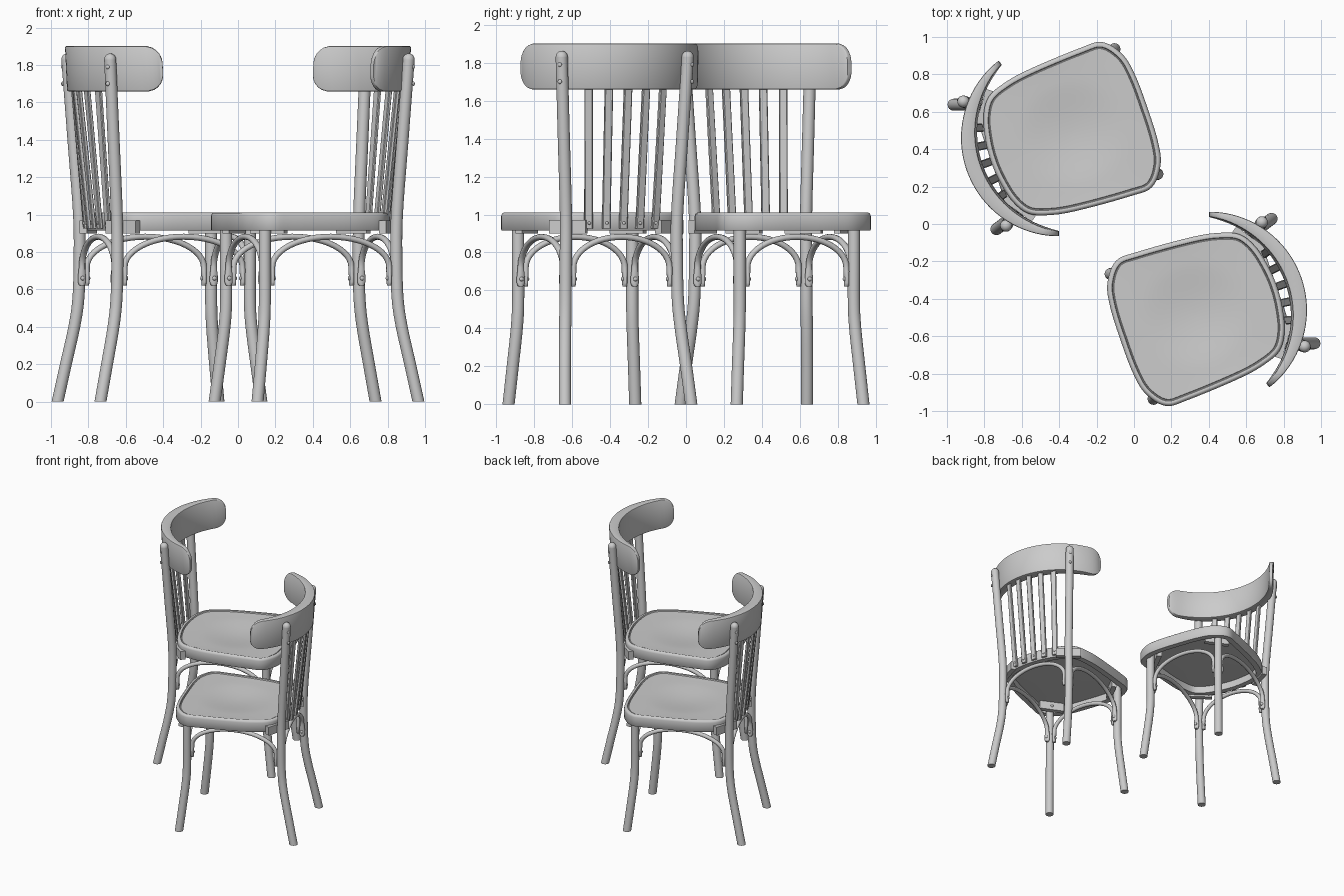
import bpy, bmesh, math
from mathutils import Vector as V, Matrix as M

if "Cube" in bpy.data.objects:
    bpy.data.objects.remove(bpy.data.objects["Cube"])

# Two identical chairs; local frame: +x chair front, +y chair side
CHAIR = M.Translation((-0.33, 0.484, 0)) @ M.Rotation(math.radians(19), 4, 'Z')
PLACES = [CHAIR, M.Rotation(math.pi, 4, 'Z') @ CHAIR]


def place(name, bm, angle=35):
    """Turn a bmesh into one shared mesh used by both chairs."""
    bmesh.ops.recalc_face_normals(bm, faces=bm.faces)
    me = bpy.data.meshes.new(name)
    bm.to_mesh(me)
    bm.free()
    me.shade_smooth()
    me.set_sharp_from_angle(angle=math.radians(angle))
    for i, mat in enumerate(PLACES):
        ob = bpy.data.objects.new(f"{name}_chair{i + 1}", me)
        ob.matrix_world = mat
        bpy.context.collection.objects.link(ob)


def loft(rings):
    """Skin a list of equal-length point rings and cap both ends."""
    bm = bmesh.new()
    vs = [[bm.verts.new(p) for p in r] for r in rings]
    n = len(rings[0])
    for r0, r1 in zip(vs, vs[1:]):
        for i in range(n):
            j = (i + 1) % n
            bm.faces.new((r0[i], r0[j], r1[j], r1[i]))
    bm.faces.new(vs[0][::-1])
    bm.faces.new(vs[-1])
    return bm


def spline(pts, steps, closed=False):
    """Catmull-Rom curve through the points."""
    p = [V(q) for q in pts]
    n = len(p)
    get = (lambda i: p[i % n]) if closed else (lambda i: p[max(0, min(n - 1, i))])
    out = []
    for i in range(n if closed else n - 1):
        a, b, c, d = get(i - 1), get(i), get(i + 1), get(i + 2)
        for k in range(steps):
            t = k / steps
            out.append(0.5 * (2 * b + (c - a) * t + (2 * a - 5 * b + 4 * c - d) * t * t
                              + (3 * b - a - 3 * c + d) * t ** 3))
    if not closed:
        out.append(p[-1])
    return out


def circle(c, r, n=20):
    return [c + V((r * math.cos(2 * math.pi * k / n), r * math.sin(2 * math.pi * k / n), 0))
            for k in range(n)]


def screw(name, pos, direction, r=0.012):
    bm = bmesh.new()
    rot = V(direction).to_track_quat('Z', 'Y').to_matrix().to_4x4()
    bmesh.ops.create_uvsphere(bm, u_segments=12, v_segments=8, radius=r,
                              matrix=M.Translation(pos) @ rot @ M.Diagonal((1, 1, 0.6, 1)))
    place(name, bm, 60)


# Seat: rounded outline, lofted through (inset, z) rings, dished into a circle
half = [(0.425, 0), (0.42, 0.18), (0.393, 0.31), (0.31, 0.41), (0.18, 0.418), (-0.1, 0.40),
        (-0.25, 0.375), (-0.36, 0.33), (-0.42, 0.24), (-0.45, 0.12), (-0.46, 0)]
outline = spline(half + [(x, -y) for x, y in half[-2:0:-1]], 6, True)
N = len(outline)
normals = []
for i in range(N):
    t = (outline[(i + 1) % N] - outline[i - 1]).normalized()
    normals.append(V((-t.y, t.x)))


def inset(d, z):
    return [(p + n * d).to_3d() + V((0, 0, z)) for p, n in zip(outline, normals)]


def dish(r, z):
    return [p.normalized().to_3d() * r + V((0, 0, z)) for p in outline]


def mix(a, b, t):
    return [p.lerp(q, t) for p, q in zip(a, b)]


panel, bowl = inset(0.036, 1.004), dish(0.32, 1.001)
rings = [dish(0.02, 0.968), inset(0.05, 0.975), inset(0.05, 0.915), inset(0.004, 0.915),
         inset(0, 0.92), inset(0, 0.992), inset(0.003, 1.002), inset(0.010, 1.009),
         inset(0.018, 1.011), inset(0.026, 1.009), inset(0.030, 0.999), inset(0.033, 0.999),
         panel, mix(panel, bowl, 0.5), bowl]
for k in range(1, 9):
    t = 1 - k / 8.3
    rings.append(dish(0.32 * t, 0.979 + 0.022 * t * t * (2 - t * t) if t > 0.1 else 0.979))
place("seat", loft(rings), 40)

# Legs
FRONT = [(0.36, 0.353, 0), (0.336, 0.338, 0.2), (0.314, 0.323, 0.4), (0.307, 0.318, 0.53),
         (0.307, 0.318, 0.75), (0.307, 0.318, 0.972)]
BACK = [(-0.55, 0.352, 0), (-0.508, 0.338, 0.2), (-0.466, 0.322, 0.4), (-0.446, 0.313, 0.55),
        (-0.440, 0.31, 0.75), (-0.443, 0.31, 1.0), (-0.468, 0.33, 1.4), (-0.492, 0.349, 1.78),
        (-0.495, 0.351, 1.83)]
for side, s in (("left", 1), ("right", -1)):
    for name, path in (("front_leg", FRONT), ("back_leg", BACK)):
        pts = spline([(x, s * y, z) for x, y, z in path], 5)
        rings = [circle(p, 0.032) for p in pts]
        if name == "back_leg":  # domed top
            for a in (20, 40, 60, 80):
                a = math.radians(a)
                rings.append(circle(pts[-1] + V((0, 0, 0.032 * math.sin(a))), 0.032 * math.cos(a)))
        place(f"{side}_{name}", loft(rings))
    # Bolts that hold the back rail
    out = V((-0.77, 0.64 * s, 0))
    for z in (1.70, 1.79):
        screw(f"{side}_rail_bolt", V((-0.490, 0.348 * s, z)) + out * 0.033, out)

# Bent arches between neighbouring legs, with flat screwed ends
CORNERS = [V((0.307, 0.318, 0)), V((-0.441, 0.31, 0)), V((-0.441, -0.31, 0)), V((0.307, -0.318, 0))]
for i, name in enumerate(("left_arch", "back_arch", "right_arch", "front_arch")):
    p, q = CORNERS[i], CORNERS[(i + 1) % 4]
    mid, d = (p + q) / 2, (q - p).normalized()
    w = (q - p).length / 2 - 0.042
    across = V((-d.y, d.x, 0))
    prof = [(-w, z) for z in (0.62, 0.625, 0.64, 0.67, 0.70)]
    prof += [(-w * math.cos(a * math.pi / 24), 0.72 + 0.162 * math.sin(a * math.pi / 24))
             for a in range(25)]
    prof += [(w, z) for z in (0.70, 0.67, 0.64, 0.625, 0.62)]
    rings = []
    for k, (x, z) in enumerate(prof):
        x0, z0 = prof[max(k - 1, 0)]
        x1, z1 = prof[min(k + 1, len(prof) - 1)]
        t = V((x1 - x0, z1 - z0)).normalized()
        nrm = d * -t.y + V((0, 0, t.x))
        e = min(k, len(prof) - 1 - k)
        wide = (0.010, 0.018, 0.023, 0.023, 0.019)[e] if e < 5 else 0.017
        thick = 0.012 if e < 4 else 0.016
        c = mid + d * x + V((0, 0, z))
        rings.append([c + nrm * thick * math.cos(a * math.pi / 6)
                      + across * wide * math.sin(a * math.pi / 6) for a in range(12)])
    place(name, loft(rings), 50)
    for sg in (-1, 1):
        screw(name + "_screw", mid + d * sg * (w - 0.012) + V((0, 0, 0.66)), d * -sg)

# Corner blocks under the seat
for i, c in enumerate(CORNERS):
    inward = V((-c.x, -c.y, 0)).normalized()
    pos = c + inward * 0.05 + V((0, 0, 0.935))
    bm = bmesh.new()
    rot = M.Rotation(math.atan2(inward.y, inward.x), 4, 'Z')
    bmesh.ops.create_cube(bm, size=1, matrix=M.Translation(pos) @ rot
                          @ M.Diagonal((0.04, 0.2, 0.07, 1)))
    place("corner_block", bm)
    screw("corner_block_screw", pos + inward * 0.02, inward)

# Back rail: curved board, thick in the middle, rounded ends
arc = 0.527
end = math.asin(0.49 / arc) + 0.28
dists = [0.0, 0.002, 0.008, 0.02, 0.04, 0.065, 0.10]
total = 2 * arc * end
stations = dists + [0.1 + (total - 0.2) * k / 32 for k in range(1, 32)]
stations += [total - x for x in reversed(dists)]


def rail_point(u):
    """Outer face position for u in -1..1 (side to side)."""
    y = 0.495 * u
    return V((-0.066 - math.sqrt(arc * arc - y * y), y, 0))


rings = []
for sdist in stations:
    u = 2 * sdist / total - 1
    phi = u * math.asin(0.495 / arc)
    e = min(sdist, total - sdist) * 0.8
    h = 0.121 - 0.09 + math.sqrt(max(0, 0.09 ** 2 - max(0, 0.09 - e) ** 2))
    thick = 0.026 + 0.054 * (1 - u * u)
    radial = V((-math.cos(phi), math.sin(phi), 0))
    outer = V((-0.066, 0, 0)) + radial * arc
    b = 0.008
    sect = [(0, h - b), (-b * 0.3, h - b * 0.3), (-b, h), (b - thick, h),
            (b * 0.3 - thick, h - b * 0.3), (-thick, h - b)]
    sect += [(r, -z) for r, z in reversed(sect)]
    rings.append([outer + radial * r + V((-0.05 * z, 0, 1.78 + z)) for r, z in sect])
place("back_rail", loft(rings), 40)

# Five back slats, screwed to the back edge of the seat
for k in range(-2, 3):
    y0, y1 = 0.093 * k, 0.104 * k
    bottom = V((-0.468 + 0.55 * y0 * y0, y0, 0.925))
    top = V((-0.553 + 0.9 * y1 * y1, y1, 1.70))
    rings = []
    for c, ang in ((bottom, -0.2 * k * 0.5), (top, -0.2 * k)):
        n, t = V((math.cos(ang), math.sin(ang), 0)), V((-math.sin(ang), math.cos(ang), 0))
        rings.append([c + n * a * 0.010 + t * b * 0.022
                      for a, b in ((-1, -0.8), (-0.6, -1), (0.6, -1), (1, -0.8),
                                   (1, 0.8), (0.6, 1), (-0.6, 1), (-1, 0.8))])
    place("back_slat", loft(rings))
    screw("slat_screw", bottom + V((-0.0125, 0, 0.03)), (-1, 0, 0), 0.009)
